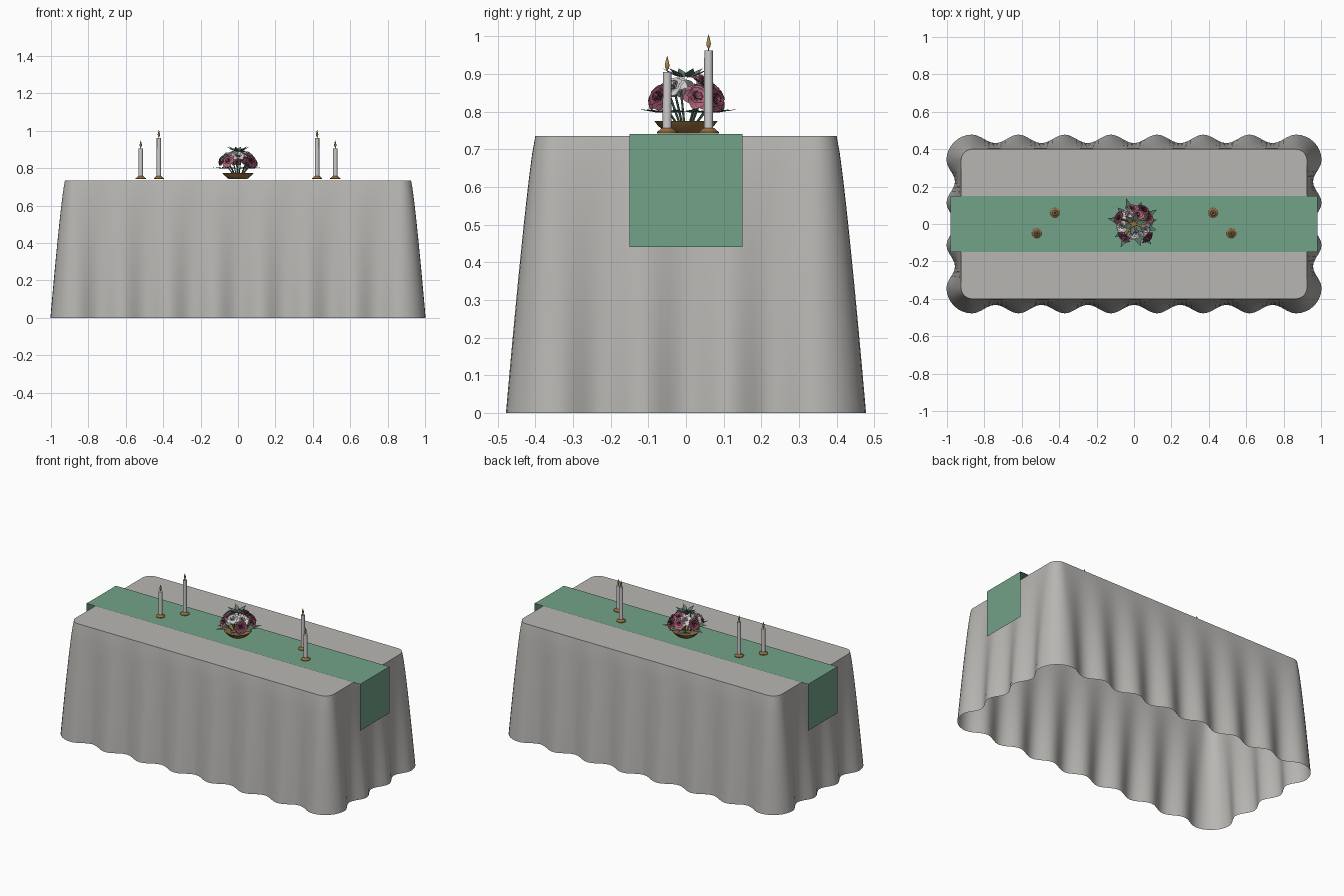
import bpy, bmesh, math, random
from mathutils import Vector, Matrix

random.seed(4)
if "Cube" in bpy.data.objects:
    bpy.data.objects.remove(bpy.data.objects["Cube"])


def material(name, r, g, b):
    m = bpy.data.materials.new(name)
    m.use_nodes = True
    m.diffuse_color = (r, g, b, 1)
    m.node_tree.nodes["Principled BSDF"].inputs["Base Color"].default_value = (r, g, b, 1)
    return m


CLOTH = material("cloth grey", 0.48, 0.47, 0.45)
GREEN = material("runner green", 0.17, 0.36, 0.25)
WAX = material("candle white", 0.62, 0.60, 0.60)
BRASS = material("brass brown", 0.30, 0.16, 0.05)
FLAME = material("flame gold", 0.45, 0.26, 0.07)
WICK = material("wick black", 0.02, 0.02, 0.02)
PINK = material("petal pink", 0.42, 0.13, 0.20)
WINE = material("petal burgundy", 0.20, 0.05, 0.09)
WHITE = material("petal white", 0.66, 0.63, 0.65)
LEAF = material("leaf green", 0.10, 0.19, 0.14)


def finish(bm, name, mat, smooth=40):
    mesh = bpy.data.meshes.new(name)
    bm.to_mesh(mesh)
    bm.free()
    mesh.materials.append(mat)
    ob = bpy.data.objects.new(name, mesh)
    bpy.context.collection.objects.link(ob)
    if smooth:
        bpy.ops.object.select_all(action="DESELECT")
        ob.select_set(True)
        bpy.context.view_layer.objects.active = ob
        bpy.ops.object.shade_smooth_by_angle(angle=math.radians(smooth))
    return ob


def skin(bm, rows, closed=False):
    """Join neighbouring rows of vertices with quads."""
    for a, b in zip(rows, rows[1:]):
        n = len(a)
        for i in range(n if closed else n - 1):
            j = (i + 1) % n
            bm.faces.new((a[i], a[j], b[j], b[i]))


def lathe(name, profile, mat, x, y, sides=20):
    """Revolve (radius, z) points about a vertical axis at x, y."""
    bm = bmesh.new()
    rows = []
    for r, z in profile:
        ring = [i * math.tau / sides for i in range(sides)]
        rows.append([bm.verts.new((x + r * math.cos(a), y + r * math.sin(a), z)) for a in ring])
    skin(bm, rows, closed=True)
    bm.faces.new(rows[0][::-1])
    bm.faces.new(rows[-1])
    return finish(bm, name, mat)


# Tablecloth: rounded rectangle flaring into folds toward the floor
HX, HY, RAD, TOP = 0.925, 0.40, 0.06, 0.735


def cloth_outline():
    """List of (point, outward normal, fold weight) around the table top."""
    pts = []
    corners = [Vector((sx * (HX - RAD), sy * (HY - RAD))) for sx, sy in ((1, 1), (-1, 1), (-1, -1), (1, -1))]
    for k, c in enumerate(corners):
        for i in range(9):
            a = (k + i / 8) * math.pi / 2
            n = Vector((math.cos(a), math.sin(a)))
            pts.append((c + n * RAD, n, 1.0))
        folds = 3 if k % 2 else 7
        steps = folds * 10
        for i in range(1, steps):
            u = i / steps
            p = c.lerp(corners[(k + 1) % 4], u) + n * RAD
            pts.append((p, n, math.cos(math.tau * folds * u)))
    return pts


bm = bmesh.new()
outline = cloth_outline()
rows = []
for i in range(17):
    t = i / 16
    row = []
    for p, n, w in outline:
        q = p + n * (0.055 * t ** 0.75 + 0.023 * w * t)
        row.append(bm.verts.new((q.x, q.y, TOP * (1 - t))))
    rows.append(row)
skin(bm, rows[::-1], closed=True)
bm.faces.new(rows[0])
finish(bm, "tablecloth", CLOTH, 50)

# Table runner: one folded sheet with hanging ends
bm = bmesh.new()
path = [(-0.98, 0.44), (-0.98, 0.741), (0.98, 0.741), (0.98, 0.44)]
skin(bm, [[bm.verts.new((x, y, z)) for x, z in path] for y in (0.15, -0.15)])
finish(bm, "table_runner", GREEN, 0)

# Candles with holders, wicks and flames
for side, sx in (("right", -1), ("left", 1)):
    for kind, x, y, top in (("short", 0.52, -0.05, 0.905), ("tall", 0.423, 0.06, 0.962)):
        label = f"{side}_{kind}"
        x *= sx
        lathe(label + "_holder", [(0.027, 0.742), (0.027, 0.746), (0.021, 0.75), (0.014, 0.757)], BRASS, x, y)
        lathe(label + "_candle", [(0.012, 0.75), (0.0115, top)], WAX, x, y, 16)
        lathe(label + "_wick", [(0.0012, top), (0.0012, top + 0.012)], WICK, x, y, 6)
        flame = [(0.001, 0.004), (0.005, 0.011), (0.0065, 0.018), (0.004, 0.03), (0.0005, 0.042)]
        lathe(label + "_flame", [(r, top + h) for r, h in flame], FLAME, x, y, 10)

# Flower bowl
lathe("bowl", [(0.05, 0.742), (0.056, 0.747), (0.075, 0.763), (0.084, 0.775), (0.079, 0.775), (0.06, 0.76)],
      BRASS, 0, 0, 28)


def petal(bm, frame, length, width, lift, curl):
    """A cupped petal grid growing along local x, bending upward."""
    rows = []
    for i in range(5):
        v = i / 4
        half = width * math.sin(math.pi * (0.12 + 0.72 * v))
        row = []
        for j in range(-2, 3):
            u = j / 2
            x = length * (v * math.cos(lift) - 0.12 * v * u * u)
            z = length * (v * math.sin(lift) - curl * v ** 3) + 0.25 * half * u * u
            row.append(bm.verts.new(frame @ Vector((x, half * u, z))))
        rows.append(row)
    skin(bm, rows)


def rose(name, pos, size, mat):
    """Three rings of petals facing away from the bouquet centre."""
    out = (Vector(pos) - Vector((0, 0, 0.79))).normalized()
    base = Matrix.Translation(Vector(pos) - out * size * 0.3) @ out.to_track_quat("Z", "Y").to_matrix().to_4x4()
    bm = bmesh.new()
    for ring, (count, length, lift) in enumerate(((6, 1.0, 0.35), (5, 0.85, 0.75), (4, 0.65, 1.2))):
        for i in range(count):
            a = math.tau * i / count + ring * 0.5 + random.uniform(-0.12, 0.12)
            petal(bm, base @ Matrix.Rotation(a, 4, "Z"), size * length, size * length * 0.55,
                  lift + random.uniform(-0.08, 0.08), 0.2)
    finish(bm, name, mat, 60)


# Bouquet of roses arranged as a dome
blooms = [
    (PINK, 0.02, 0.05, 0.88), (PINK, 0.085, 0.03, 0.84), (PINK, -0.055, -0.075, 0.84),
    (PINK, -0.01, 0.085, 0.85), (WINE, 0.075, -0.075, 0.84), (WINE, -0.085, 0.035, 0.845),
    (WINE, 0.055, 0.08, 0.835), (WHITE, -0.07, -0.015, 0.865), (WHITE, 0.0, -0.055, 0.87),
    (WHITE, 0.06, -0.035, 0.87), (WHITE, -0.035, 0.055, 0.87),
]
for i, (mat, x, y, z) in enumerate(blooms):
    rose(f"rose_{i + 1}", (x, y, z), 0.042, mat)


def leaf(bm, start, tip, width):
    """A pointed leaf folded along its midrib."""
    a, b = Vector(start), Vector(tip)
    side = (b - a).cross(Vector((0, 0, 1))).normalized() * width
    mid = a.lerp(b, 0.4)
    va, vm, vb = (bm.verts.new(p) for p in (a, mid - Vector((0, 0, 0.004)), b))
    for s in (1, -1):
        ve = bm.verts.new(mid + side * s)
        bm.faces.new((va, ve, vm))
        bm.faces.new((vm, ve, vb))


# Flat outer leaves and small leaves between the blooms
bm = bmesh.new()
for i, deg in enumerate((10, 32, 72, 107, 135, 168, 215, 240, 286, 310, 345)):
    a = math.radians(deg)
    reach = 0.145 if i % 2 else 0.125
    leaf(bm, (0.05 * math.cos(a), 0.05 * math.sin(a), 0.798),
         (reach * math.cos(a), reach * math.sin(a), 0.806), 0.02)
for i in range(6):
    a = i * math.tau / 6 + 0.3
    leaf(bm, (0.01 * math.cos(a), 0.01 * math.sin(a), 0.89),
         (0.065 * math.cos(a), 0.065 * math.sin(a), 0.915), 0.015)
finish(bm, "leaves", LEAF, 0)

# Stems from the bowl to each bloom
bm = bmesh.new()
for mat, x, y, z in blooms:
    foot, head = Vector((x * 0.25, y * 0.25, 0.76)), Vector((x * 0.9, y * 0.9, z - 0.01))
    d = head - foot
    place = Matrix.Translation((foot + head) / 2) @ d.to_track_quat("Z", "Y").to_matrix().to_4x4()
    bmesh.ops.create_cone(bm, segments=6, radius1=0.003, radius2=0.003, depth=d.length, matrix=place)
finish(bm, "stems", LEAF)
